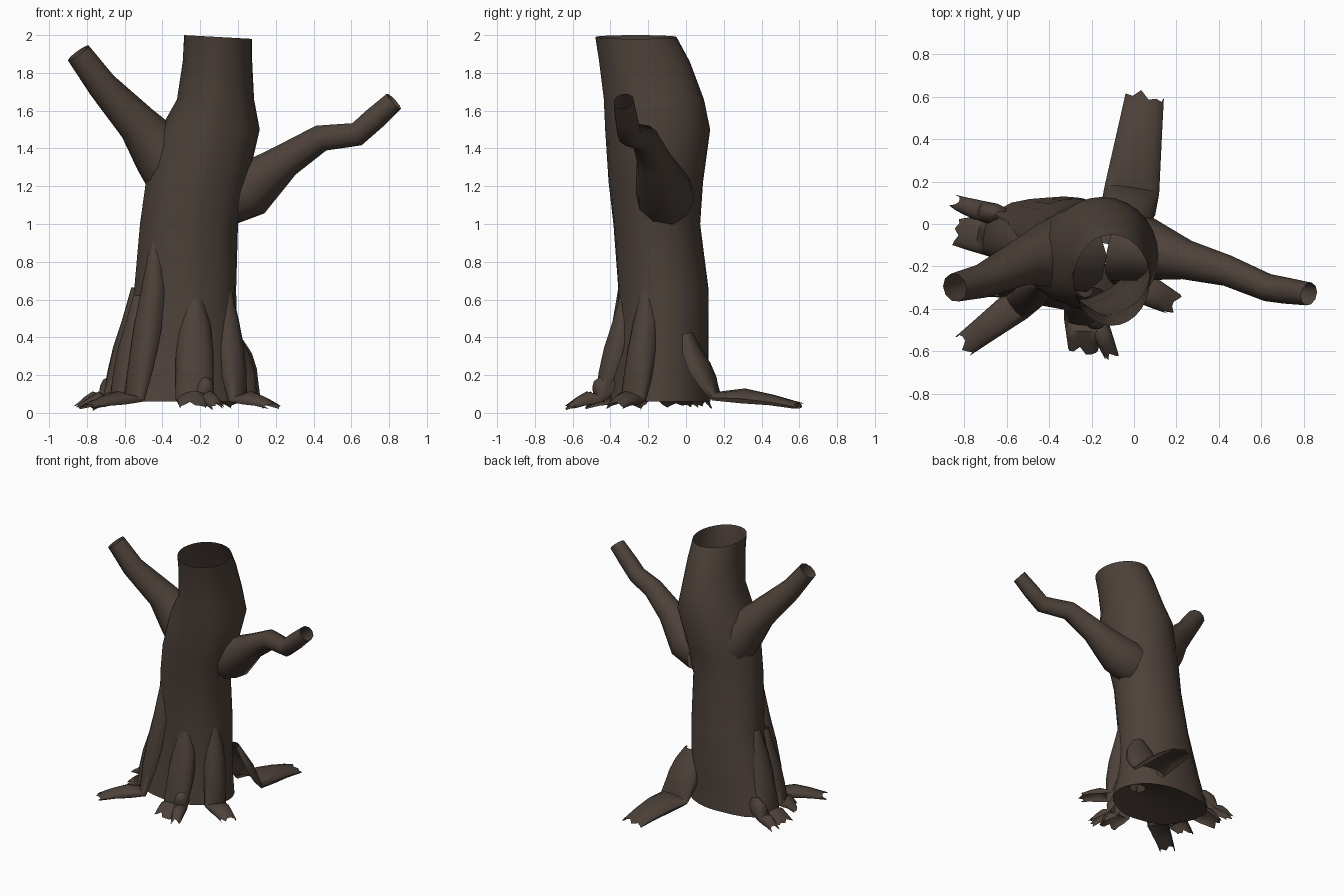
import bpy, bmesh, math, random
from mathutils import Vector

if "Cube" in bpy.data.objects:
    bpy.data.objects.remove(bpy.data.objects["Cube"])
random.seed(4)

bark = bpy.data.materials.new("dark_bark")
bark.diffuse_color = (0.075, 0.053, 0.042, 1)
bark.use_nodes = True
bark.node_tree.nodes["Principled BSDF"].inputs["Base Color"].default_value = bark.diffuse_color


def loft(name, rings, closed):
    """Skin a list of point rings into one open surface."""
    bm = bmesh.new()
    rows = [[bm.verts.new(p) for p in ring] for ring in rings]
    n = len(rows[0])
    for a, b in zip(rows, rows[1:]):
        for i in range(n if closed else n - 1):
            j = (i + 1) % n
            bm.faces.new((a[i], a[j], b[j], b[i]))
    bmesh.ops.recalc_face_normals(bm, faces=bm.faces)
    me = bpy.data.meshes.new(name)
    bm.to_mesh(me)
    bm.free()
    ob = bpy.data.objects.new(name, me)
    bpy.context.collection.objects.link(ob)
    me.materials.append(bark)
    bpy.ops.object.select_all(action='DESELECT')
    ob.select_set(True)
    bpy.context.view_layer.objects.active = ob
    bpy.ops.object.shade_smooth_by_angle(angle=math.radians(50))


def limb(name, pts, full=True, ragged=0.0, sides=10):
    """Open tube, or upper half shell, along (centre, half width, half height)."""
    c = [p[0] for p in pts]
    d = c[-1] - c[0]
    d.z = 0
    side = Vector((0, 0, 1)).cross(d.normalized())
    rings = []
    for k, (centre, w, h) in enumerate(pts):
        t = (c[min(k + 1, len(c) - 1)] - c[max(k - 1, 0)]).normalized()
        up = t.cross(side).normalized()
        ring = []
        for i in range(sides):
            a = 2 * math.pi * i / sides if full else math.radians(-25 + 230 * i / (sides - 1))
            v = centre + side * w * math.cos(a) + up * h * math.sin(a)
            if k == len(pts) - 1:
                v += t * random.uniform(-ragged, ragged)
            v.z = max(v.z, 0.005)
            ring.append(v)
        rings.append(ring)
    loft(name, rings, full)


def branch(name, *pts):
    """Round branch through points (x, y, z, radius)."""
    limb(name, [(Vector(p[:3]), p[3], p[3]) for p in pts])


def root(name, top, height, foot, tip, width, lift=0.07):
    """Half shell that hugs the trunk down to its foot, then runs out to its tip."""
    top, foot, tip = Vector(top), Vector(foot), Vector(tip)
    pts = []
    for i in range(5):
        t = i / 4
        p = top.lerp(foot, t ** 1.4)
        w = width * min(1, 0.35 + 2 * t)
        pts.append((p.to_3d() + Vector((0, 0, height + (lift - height) * t ** 0.85)), w,
                    0.035 + 0.04 * math.sin(math.pi * t)))
    for i in range(1, 4):
        t = i / 3
        p = foot.lerp(tip, t).to_3d()
        p.z = lift + (0.03 - lift) * t * t
        pts.append((p, width * (1 - 0.3 * t), lift * (0.9 - 0.6 * t)))
    limb(name, pts, full=False, ragged=0.025)


# Trunk: hollow, open at the top, almost closed underneath
# each level: z, centre x, centre y, half width, half depth
levels = [
    (0.06, -0.33, -0.14, 0.35, 0.27), (0.25, -0.32, -0.13, 0.32, 0.25),
    (0.65, -0.28, -0.12, 0.27, 0.24), (1.00, -0.26, -0.155, 0.26, 0.23),
    (1.22, -0.22, -0.16, 0.27, 0.25), (1.50, -0.15, -0.15, 0.265, 0.278),
    (1.66, -0.12, -0.17, 0.205, 0.265), (1.86, -0.11, -0.22, 0.185, 0.24),
    (1.99, -0.105, -0.265, 0.18, 0.215)]
N = 28
rings = [[(-0.15 + 0.06 * math.cos(2 * math.pi * i / N),
           -0.14 + 0.05 * math.sin(2 * math.pi * i / N), 0.13) for i in range(N)]]
for z, cx, cy, rx, ry in levels:
    ring = []
    for i in range(N):
        a = 2 * math.pi * i / N
        # bark grooves on the front, and a flare at the back left foot
        front = max(0, -math.sin(a + 0.4))
        f = 1 - 0.05 * front * (0.5 + 0.5 * math.cos(7 * a + z)) * (z < 1.9)
        if math.sin(a) > 0:
            f += 0.2 * max(0, 1 - z / 0.7) * max(0, math.cos(2 * (a - 2.5))) ** 2
        y = min(cy + ry * f * math.sin(a), 0.14)
        tilt = 0.01 * math.cos(a) if z > 1.9 else 0
        ring.append((cx + rx * f * math.cos(a), y, z - tilt))
    rings.append(ring)
loft("trunk", rings, True)

# Branches: crooked open tubes with a flared shoulder
branch("left_branch", (-0.28, -0.13, 1.24, 0.20), (-0.41, -0.15, 1.38, 0.155),
       (-0.53, -0.18, 1.53, 0.11), (-0.72, -0.27, 1.735, 0.08), (-0.845, -0.3, 1.905, 0.068))
branch("right_branch", (-0.08, -0.11, 1.14, 0.16), (0.06, -0.12, 1.18, 0.15),
       (0.25, -0.17, 1.335, 0.093), (0.44, -0.22, 1.455, 0.073),
       (0.63, -0.3, 1.475, 0.065), (0.72, -0.315, 1.555, 0.062), (0.825, -0.33, 1.65, 0.055))

# Roots
root("front_root", (-0.23, -0.31), 0.64, (-0.23, -0.45), (-0.24, -0.59), 0.10)
root("front_root_toe", (-0.19, -0.40), 0.20, (-0.17, -0.47), (-0.11, -0.61), 0.05)
root("front_right_root", (-0.07, -0.2), 0.67, (0, -0.28), (0.19, -0.38), 0.08)
root("back_root", (-0.04, 0), 0.42, (-0.01, 0.16), (0.05, 0.6), 0.13, lift=0.08)
root("front_left_root", (-0.43, -0.28), 0.91, (-0.55, -0.38), (-0.8, -0.57), 0.08)
root("left_front_root", (-0.52, -0.22), 0.62, (-0.64, -0.27), (-0.74, -0.29), 0.08)
root("left_root", (-0.53, -0.1), 0.66, (-0.68, -0.05), (-0.82, -0.04), 0.10)
root("back_left_toe", (-0.62, 0.04), 0.2, (-0.72, 0.06), (-0.84, 0.1), 0.05)
